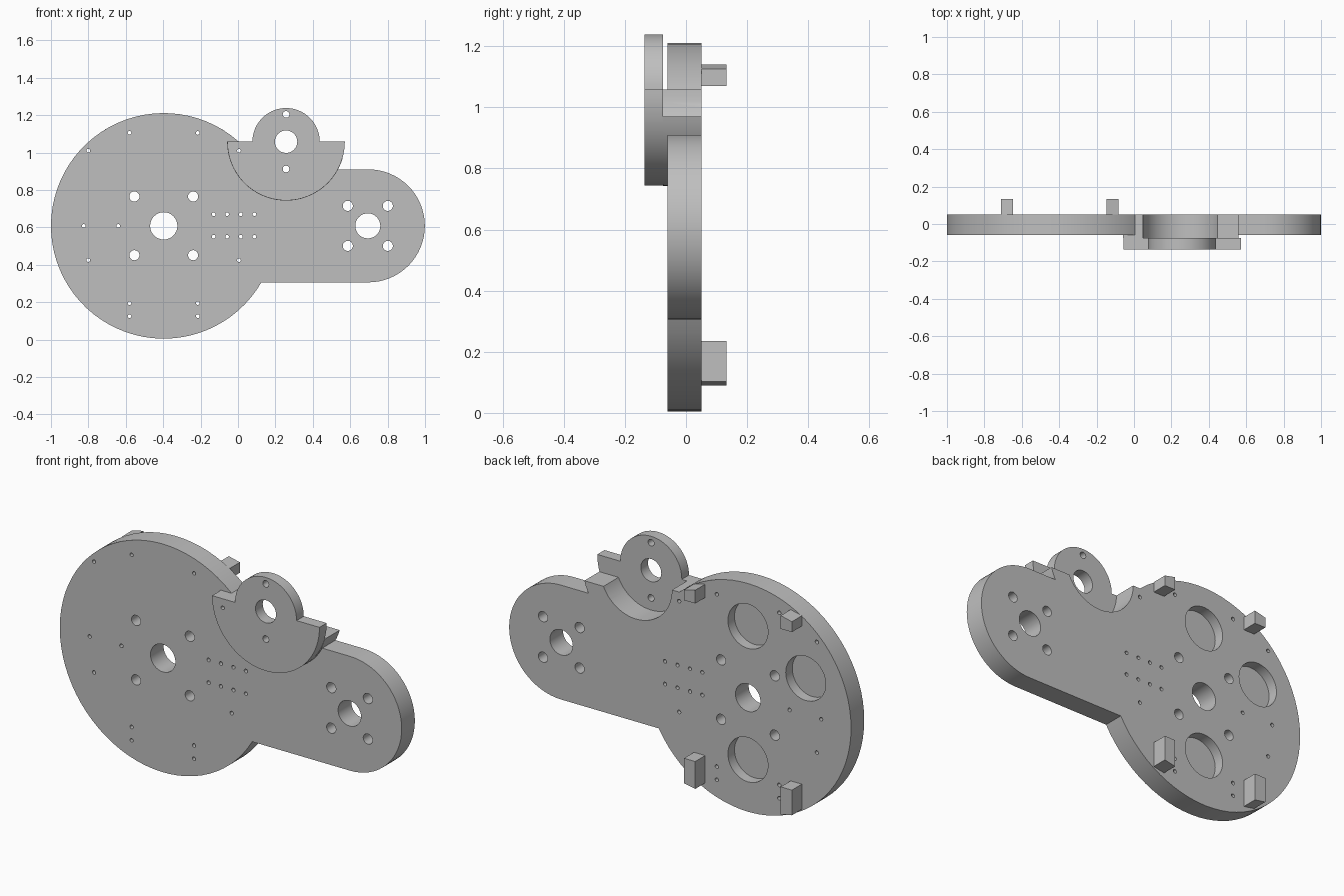
import bpy, bmesh, math

cube = bpy.data.objects.get("Cube")
if cube:
    bpy.data.objects.remove(cube, do_unlink=True)

grey = bpy.data.materials.new("plain grey")
grey.use_nodes = True
colour = (0.52, 0.52, 0.52, 1)
grey.diffuse_color = colour
grey.node_tree.nodes["Principled BSDF"].inputs["Base Color"].default_value = colour


def arc(cx, cz, r, a0, a1, n):
    """Points along an arc in the xz plane, angles in degrees."""
    angles = [math.radians(a0 + (a1 - a0) * i / n) for i in range(n + 1)]
    return [(cx + r * math.cos(a), cz + r * math.sin(a)) for a in angles]


def circle(cx, cz, r, n):
    return arc(cx, cz, r, 0, 360, n)[:-1]


def prisms(name, shapes):
    """Object made of xz outlines, each extruded from y0 to y1."""
    bm = bmesh.new()
    for points, y0, y1 in shapes:
        face = bm.faces.new([bm.verts.new((x, y0, z)) for x, z in points])
        out = bmesh.ops.extrude_face_region(bm, geom=[face])
        verts = [v for v in out["geom"] if isinstance(v, bmesh.types.BMVert)]
        bmesh.ops.translate(bm, verts=verts, vec=(0, y1 - y0, 0))
    bmesh.ops.recalc_face_normals(bm, faces=bm.faces)
    mesh = bpy.data.meshes.new(name)
    bm.to_mesh(mesh)
    bm.free()
    mesh.materials.append(grey)
    ob = bpy.data.objects.new(name, mesh)
    bpy.context.collection.objects.link(ob)
    return ob


def select(ob):
    bpy.ops.object.select_all(action='DESELECT')
    ob.select_set(True)
    bpy.context.view_layer.objects.active = ob


def boolean(ob, other, operation):
    select(ob)
    mod = ob.modifiers.new(operation.lower(), 'BOOLEAN')
    mod.object, mod.operation, mod.solver = other, operation, 'EXACT'
    bpy.ops.object.modifier_apply(modifier=mod.name)


FRONT, BACK, STEP = -0.06, 0.05, -0.075
DX, DZ, DR = -0.397, 0.608, 0.603       # large disc
AX, AR = 0.697, 0.302                   # rounded arm end
MX, MZ = 0.257, 1.058                   # bracket centre

# Base plate: large disc running into the rounded arm
join = math.degrees(math.asin(AR / DR))
outline = arc(DX, DZ, DR, join, 360 - join, 64) + arc(AX, DZ, AR, -90, 90, 32)
plate = prisms("base_plate", [(outline, FRONT, BACK)])

# Thick half ring that carries the bracket, lower on the arm side
ring_start = math.degrees(math.asin(-0.088 / 0.315))
half = arc(MX, MZ, 0.315, ring_start, -180, 36) + [(MX, MZ), (MX, MZ - 0.088)]
ring = prisms("bracket_ring", [(half, STEP, BACK)])
boolean(plate, ring, 'UNION')

# Front bracket: wide half disc below, smaller round lug above
profile = arc(MX, MZ, 0.314, 0, -180, 48) + arc(MX, MZ, 0.18, 180, 0, 36)
bracket = prisms("front_bracket", [(profile, -0.135, STEP)])

# Holes: (x, z, radius)
holes = [(DX, DZ, 0.073), (AX - 0.003, DZ, 0.067),
         (MX, MZ, 0.06), (MX, MZ + 0.146, 0.018), (MX, MZ - 0.146, 0.018)]
for sx in (-1, 1):
    for sz in (-1, 1):
        holes.append((DX + sx * 0.157, DZ + sz * 0.157, 0.027))
        holes.append((AX - 0.003 + sx * 0.107, DZ + sz * 0.107, 0.027))
small = [(-0.58, 1.105), (-0.215, 1.105), (-0.8, 1.01), (0.005, 1.01),
         (-0.825, 0.608), (-0.64, 0.608), (-0.8, 0.425), (0.005, 0.425)]
small += [(x, z) for x in (-0.58, -0.215) for z in (0.195, 0.125)]
small += [(x, z) for x in (-0.13, -0.058, 0.015, 0.088) for z in (0.67, 0.55)]
holes += [(x, z, 0.01) for x, z in small]

drill = prisms("hole_cutter", [
    (circle(x, z, r, 12 if r < 0.02 else 32), -0.3, 0.3) for x, z, r in holes])

# Round notch behind the bracket and three blind pockets in the back
pockets = [(DX, 0.985), (-0.735, 0.8), (DX, 0.28)]
recess = prisms("recess_cutter",
                [(circle(MX, MZ, 0.21, 64), STEP - 0.02, 0.3)]
                + [(circle(x, z, 0.117, 48), BACK - 0.055, 0.3) for x, z in pockets])
boolean(plate, recess, 'DIFFERENCE')
boolean(plate, drill, 'DIFFERENCE')
boolean(bracket, drill, 'DIFFERENCE')
for helper in (ring, drill, recess):
    bpy.data.objects.remove(helper, do_unlink=True)

# Four standoff pegs on the back, outer ends slanted along the rim
for side, s in (("left", 1), ("right", -1)):
    inner, outer = DX + s * 0.25, DX + s * 0.315
    prisms("upper_peg_" + side, [(
        [(inner, 1.07), (outer, 1.07), (outer, 1.125), (inner, 1.14)], BACK, 0.133)])
    prisms("lower_peg_" + side, [(
        [(inner, 0.09), (outer, 0.102), (outer, 0.235), (inner, 0.235)], BACK, 0.133)])

# Smooth the curved walls, keep the rims sharp
for ob in (plate, bracket):
    select(ob)
    bpy.ops.object.shade_smooth_by_angle(angle=math.radians(32))
